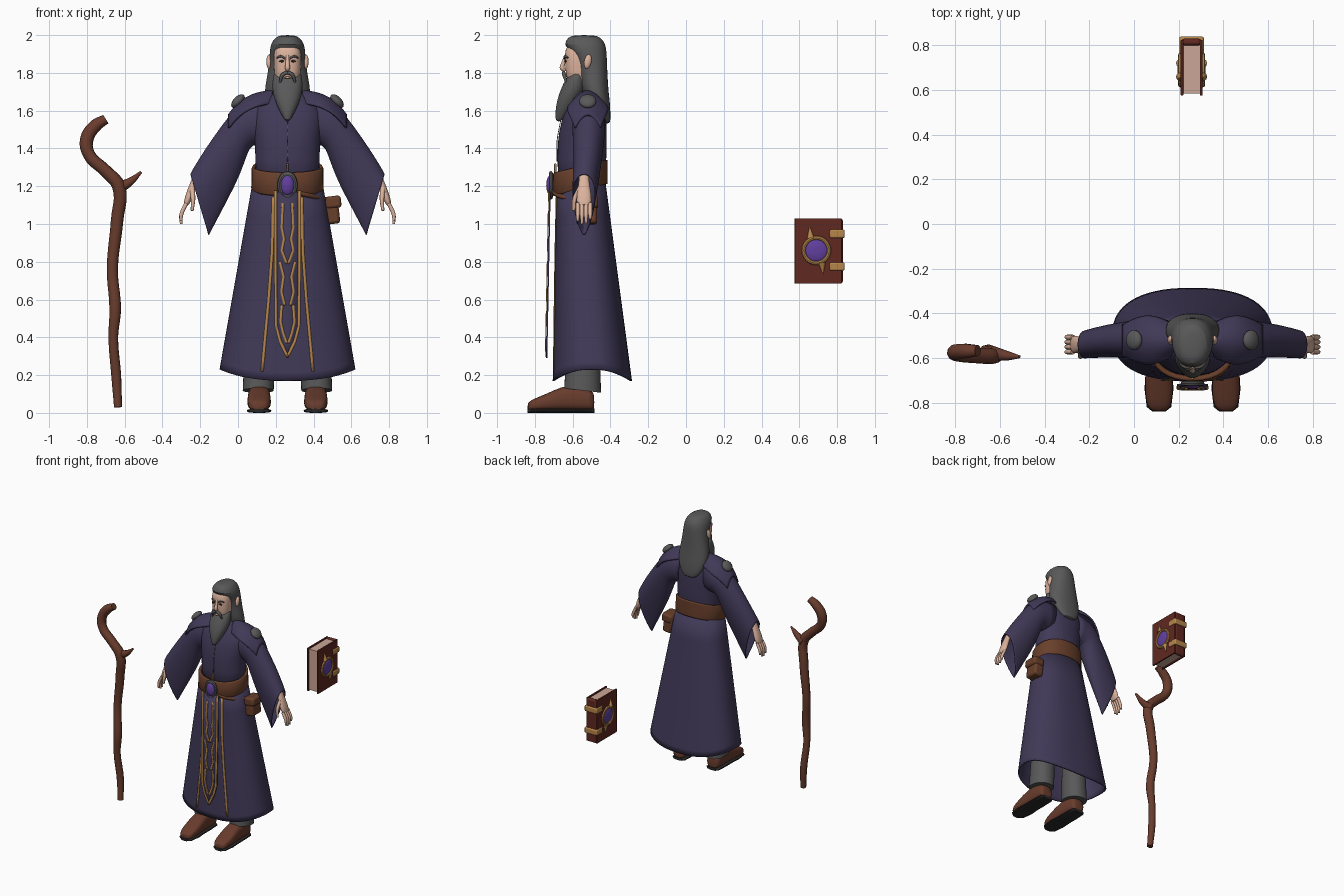
import bpy, bmesh
from math import sin, cos, pi, radians, hypot, copysign
from mathutils import Vector

if "Cube" in bpy.data.objects:
    bpy.data.objects.remove(bpy.data.objects["Cube"])

CX = .262   # figure centre line


def material(name, *rgb):
    m = bpy.data.materials.new(name)
    m.use_nodes = True
    m.diffuse_color = (*rgb, 1)
    m.node_tree.nodes["Principled BSDF"].inputs["Base Color"].default_value = (*rgb, 1)
    return m


ROBE = material("robe purple", .052, .041, .096)
GOLD = material("gold trim", .47, .24, .07)
LEATHER = material("belt leather", .14, .05, .024)
BROWN = material("wood and boot brown", .14, .045, .026)
SKIN = material("skin", .72, .45, .34)
GREY = material("hair grey", .1, .1, .1)
GEM = material("gem purple", .12, .05, .34)
COVER = material("book red", .115, .021, .015)
PAGES = material("pages", .6, .38, .31)
DARK = material("dark sole", .024, .022, .022)


def dress(o, name, mats, sub=0, thick=0, bevel=0):
    """Name an object, colour it, smooth it and add its modifiers."""
    o.name = name
    o.data.materials.clear()
    for m in mats:
        o.data.materials.append(m)
    o.data.shade_smooth()
    o.data.set_sharp_from_angle(angle=radians(42))
    if bevel:
        b = o.modifiers.new("Bevel", "BEVEL")
        b.width, b.segments = bevel, 2
    if sub:
        o.modifiers.new("Subdivision", "SUBSURF").levels = sub
        o.modifiers["Subdivision"].render_levels = sub
    if thick:
        t = o.modifiers.new("Solidify", "SOLIDIFY")
        t.thickness, t.offset = thick, -1
    return o


def loft(name, rows, mats, closed=True, caps=True, rule=None, x=CX, **look):
    """Skin rows of points; rule(row, column) picks the material."""
    bm = bmesh.new()
    grid = [[bm.verts.new(p) for p in row] for row in rows]
    n = len(rows[0])
    for i in range(len(rows) - 1):
        for j in range(n if closed else n - 1):
            k = (j + 1) % n
            f = bm.faces.new((grid[i][j], grid[i][k], grid[i + 1][k], grid[i + 1][j]))
            f.material_index = rule(i, j) if rule else 0
    if caps and closed:
        bm.faces.new(grid[0])
        bm.faces.new(grid[-1])
    bmesh.ops.recalc_face_normals(bm, faces=bm.faces)
    me = bpy.data.meshes.new(name)
    bm.to_mesh(me)
    bm.free()
    o = bpy.data.objects.new(name, me)
    bpy.context.collection.objects.link(o)
    o.location.x = x
    return dress(o, name, mats, **look)


def bend(v, e):
    return copysign(abs(v) ** (2 / e), v)


def oval(z, rx, front, back, e=2.2, tilt=0, x=0, n=32):
    """Horizontal rounded section between a front and a back y."""
    pts = []
    for i in range(n):
        a = 2 * pi * i / n
        y = (front + back) / 2 + (back - front) / 2 * bend(sin(a), e)
        pts.append((x + rx * bend(cos(a), e), y, z + tilt * (y + .56)))
    return pts


def tube(name, pts, radii, mat, x=CX):
    cu = bpy.data.curves.new(name, "CURVE")
    cu.dimensions, cu.bevel_depth, cu.bevel_resolution = "3D", 1, 3
    cu.use_fill_caps, cu.resolution_u = True, 5
    sp = cu.splines.new("BEZIER")
    sp.bezier_points.add(len(pts) - 1)
    for b, p, r in zip(sp.bezier_points, pts, radii):
        b.co, b.radius = p, r
        b.handle_left_type = b.handle_right_type = "AUTO"
    o = bpy.data.objects.new(name, cu)
    bpy.context.collection.objects.link(o)
    bpy.ops.object.select_all(action="DESELECT")
    o.select_set(True)
    bpy.context.view_layer.objects.active = o
    bpy.ops.object.convert(target="MESH")
    o = bpy.context.view_layer.objects.active
    o.location.x = x
    return dress(o, name, [mat])


def ball(name, loc, size, mat, rot=(0, 0, 0), x=CX):
    bpy.ops.mesh.primitive_uv_sphere_add(segments=24, ring_count=12, radius=1, rotation=rot,
                                         location=(loc[0] + x, loc[1], loc[2]))
    o = bpy.context.object
    o.scale = size
    return dress(o, name, [mat])


def ring(name, loc, radius, wire, mat, rot, stretch=1, x=CX):
    bpy.ops.mesh.primitive_torus_add(major_radius=radius, minor_radius=wire, major_segments=32,
                                     minor_segments=8, location=(loc[0] + x, loc[1], loc[2]), rotation=rot)
    o = bpy.context.object
    o.scale.y = stretch
    return dress(o, name, [mat])


def box(name, loc, size, mat, bevel=.004, rot=(0, 0, 0), x=CX):
    bpy.ops.mesh.primitive_cube_add(size=1, location=(loc[0] + x, loc[1], loc[2]), rotation=rot)
    o = bpy.context.object
    o.scale = size
    bpy.ops.object.transform_apply(location=False, rotation=False)
    return dress(o, name, [mat], bevel=bevel)


def ribbon(name, path, width, depth, mat, s=1):
    """Thin painted band following (x, z) points; depth(x, z) gives its y."""
    fine = []
    for a, b in zip(path, path[1:]):
        fine += [Vector(a).lerp(Vector(b), k / 6) for k in range(6)]
    fine.append(Vector(path[-1]))
    rows = []
    for i, p in enumerate(fine):
        d = (fine[min(i + 1, len(fine) - 1)] - fine[max(i - 1, 0)]).normalized()
        side = Vector((-d.y, d.x)) * width / 2
        rows.append([(s * q.x, depth(q.x, q.y), q.y) for q in (p - side, p + side)])
    loft(name, rows, [mat], closed=False, thick=.004)


# Robe: flared skirt with a gold hem
def skirt_size(z):
    k = (1.25 - z) / 1.05
    return .18 + .185 * k, -.685 - .02 * k, -.43 + .14 * k


def skirt_front(x, z):
    rx, f, b = skirt_size(z)
    return (f + b) / 2 - (b - f) / 2 * (1 - (abs(x) / rx) ** 2.4) ** (1 / 2.4) - .007


skirt_rows = []
for t in (0, .2, .4, .6, .8, .96, 1):
    row = []
    for j in range(64):
        a = 2 * pi * j / 64
        z = 1.25 + t * (.17 + .06 * cos(a) ** 2 - 1.25)
        row.append(oval(z, *skirt_size(z), e=2.4, n=64)[j])
    skirt_rows.append(row)
loft("robe_skirt", skirt_rows, [ROBE, GOLD], caps=False, rule=lambda i, j: int(i == 5), thick=.01)

torso = [(1.2, .18, -.685, -.43), (1.35, .168, -.68, -.42), (1.45, .175, -.68, -.42),
         (1.55, .19, -.66, -.42), (1.62, .18, -.63, -.43), (1.67, .11, -.6, -.45), (1.71, .06, -.59, -.47)]
loft("robe_torso", [oval(*r) for r in torso], [ROBE], sub=1)
ribbon("robe_front_seam", [(0, 1.33), (0, 1.55)], .005, lambda x, z: -.685 + max(0, z - 1.45) * .2, GREY)


# Hanging front panel with gold border and scrollwork
def panel_y(x, z):
    return -.725 - .02 * (1.15 - z)


panel = [(.07, 1.17), (.07, .8), (.066, .45), (.045, .37), (.004, .29)]
loft("front_panel", [[(h * k, panel_y(0, z), z) for k in (-1, 0, 1)] for h, z in panel],
     [ROBE], closed=False, thick=.008)
scrolls = [[(.024, 1.11), (.03, .98), (.018, .92), (.03, .86), (.004, .79)],
           [(.04, .8), (.02, .72), (.032, .64), (.014, .57)],
           [(.03, .57), (.036, .48), (.022, .42), (.004, .37)]]
for s in (-1, 1):
    ribbon("panel_border", [(h - .006 if h > .01 else 0, z + .008) for h, z in panel], .015,
           lambda x, z: panel_y(x, z) - .005, GOLD, s)
    for path in scrolls:
        ribbon("panel_scroll", path, .013, lambda x, z: panel_y(x, z) - .005, GOLD, s)
    ribbon("skirt_trim", [(.076, 1.14), (.082, .85), (.1, .6), (.135, .22)], .015, skirt_front, GOLD, s)

# Belt, buckle and pouch
loft("belt", [oval(z, r, -.7 - r + .186, -.415, tilt=.23) for z, r in
              ((1.18, .186), (1.19, .192), (1.295, .19), (1.305, .184))], [LEATHER], caps=False, thick=.02)
ball("buckle_gem", (0, -.715, 1.205), (.037, .025, .055), GEM)
ring("buckle_frame", (0, -.715, 1.205), .043, .011, GREY, (pi / 2, 0, 0), 1.4)
box("belt_stud", (0, -.692, 1.295), (.012, .012, .05), GOLD)
tube("pouch_strap", [(.03, -.7, 1.17), (.12, -.67, 1.15), (.19, -.58, 1.13), (.22, -.53, 1.13)], [.013] * 4, LEATHER)
box("pouch", (.235, -.525, 1.07), (.075, .11, .14), LEATHER, .015, (0, -.12, 0))
box("pouch_flap", (.24, -.525, 1.115), (.088, .12, .065), LEATHER, .015, (0, -.12, 0))


# Sleeves, shoulder pads, hands, legs and boots
def sleeve_row(s, tx, tz, bx, bz, depth, taper, n=28):
    pts = []
    for j in range(n):
        c, d = cos(2 * pi * j / n), sin(2 * pi * j / n)
        pts.append((s * ((tx + bx) / 2 + (tx - bx) / 2 * c), -.515 - .025 * taper + depth * d * (1 + taper * .45 * c),
                    (tz + bz) / 2 + (tz - bz) / 2 * c))
    return pts


def pad_point(s, u, v):
    y = -.52 + v * (.07 + .04 * sin(pi * u))
    return (s * (.08 + .235 * u), y, 1.71 - .03 * u - .1 * u ** 3 - .07 * v * v)


def pad_gold(i, j):
    u, v = (i + .5) / 20, (j + .5) / 10 - 1
    edge = abs(v) > .8 or u > .9 or u < .06
    return int(edge or abs(hypot((u - .45) * 2, v) - .42) < .1)


def boot_row(x, y, w, low, high, n=20):
    return [(x + w * bend(cos(2 * pi * j / n), 2.8), y,
             (low + high) / 2 + (high - low) / 2 * bend(sin(2 * pi * j / n), 2.8)) for j in range(n)]


sleeve = [(.1, 1.66, .12, 1.42, .085, 0), (.25, 1.635, .19, 1.42, .088, 0), (.31, 1.575, .21, 1.38, .085, 0),
          (.4, 1.45, .25, 1.26, .078, .2), (.46, 1.36, .31, 1.14, .07, .5), (.508, 1.28, .398, .975, .06, .9),
          (.515, 1.265, .415, .94, .058, 1)]
boot = [(-.84, .03, .05), (-.82, .055, .07), (-.74, .065, .1), (-.66, .06, .14),
        (-.58, .06, .15), (-.5, .056, .12), (-.485, .04, .1)]
for s, side in ((-1, "right"), (1, "left")):
    loft(side + "_sleeve", [sleeve_row(s, *r) for r in sleeve], [ROBE, GOLD], caps=False,
         rule=lambda i, j: int(i == 5), sub=1, thick=.006)
    loft(side + "_shoulder_pad", [[pad_point(s, i / 20, j / 10 - 1) for j in range(21)] for i in range(21)],
         [ROBE, GOLD], closed=False, rule=pad_gold, thick=.012)
    ball(side + "_shoulder_stud", (s * .262, -.52, 1.65), (.045, .045, .025), GREY, (0, s * .8, 0))
    palm = [(.46, 1.3, .022, .026), (.495, 1.22, .02, .026), (.52, 1.15, .022, .042), (.54, 1.09, .016, .04)]
    loft(side + "_hand", [oval(z, w, -.54 - d, -.54 + d, x=s * x, n=16) for x, z, w, d in palm], [SKIN], sub=1)
    for k in range(4):
        y, drop = -.573 + .022 * k, (.015, 0, .005, .025)[k]
        tube(side + "_finger", [(s * .535, y, 1.11), (s * .562, y, 1.05), (s * .563, y, 1 + drop)],
             [.011, .011, .007], SKIN)
    tube(side + "_thumb", [(s * .505, -.56, 1.19), (s * .5, -.59, 1.13), (s * .505, -.595, 1.07)], [.014, .012, .008], SKIN)
    loft(side + "_trouser", [oval(.12, .082, -.645, -.45, x=s * .155, tilt=-.12),
                             oval(.5, .08, -.62, -.46, x=s * .14)], [GREY])
    loft(side + "_boot", [boot_row(s * .15, y, w, .012, h) for y, w, h in boot], [BROWN], sub=1)
    loft(side + "_sole", [boot_row(s * .15, y, w, 0, .022) for y, w, h in boot], [DARK])

# Head, hair and beard
face = [(1.7, .05, -.6, -.5), (1.76, .066, -.63, -.5), (1.82, .071, -.64, -.5), (1.86, .073, -.638, -.5),
        (1.92, .073, -.645, -.5), (1.97, .05, -.61, -.5)]
loft("face", [oval(*r, e=2.5) for r in face], [SKIN], sub=1)
hair = [(2, .03, -.59, -.49), (1.99, .065, -.625, -.45), (1.95, .09, -.65, -.425), (1.91, .094, -.61, -.42),
        (1.85, .098, -.575, -.418), (1.78, .108, -.565, -.415), (1.7, .124, -.555, -.41),
        (1.64, .115, -.51, -.402), (1.58, .09, -.47, -.4), (1.53, .05, -.43, -.4)]
loft("hair", [oval(*r) for r in hair], [GREY], sub=1)
beard = [(1.81, .072, -.6, -.55), (1.77, .078, -.637, -.53), (1.72, .082, -.66, -.53),
         (1.66, .07, -.682, -.56), (1.6, .043, -.692, -.6), (1.54, .01, -.692, -.66)]
loft("beard", [oval(*r) for r in beard], [GREY], sub=1)
tube("nose", [(0, -.637, 1.89), (0, -.65, 1.85), (0, -.655, 1.825), (0, -.638, 1.812)], [.008, .011, .014, .008], SKIN)
ball("mouth", (0, -.643, 1.775), (.018, .008, .006), SKIN)
for s in (-1, 1):
    tube("moustache", [(0, -.648, 1.803), (s * .025, -.645, 1.79), (s * .04, -.635, 1.75)], [.009, .011, .006], GREY)
    tube("eyebrow", [(s * .012, -.643, 1.876), (s * .035, -.641, 1.888), (s * .056, -.625, 1.88)], [.005, .006, .004], GREY)
    ball("eye", (s * .031, -.637, 1.862), (.013, .006, .006), DARK)
    ball("ear", (s * .098, -.52, 1.86), (.014, .019, .038), SKIN, (-.2, 0, 0))

# Gnarled staff with a hooked head and a side twig
stem = [(-.635, .03), (-.645, .2), (-.66, .4), (-.65, .55), (-.665, .76), (-.64, 1.02), (-.632, 1.2),
        (-.7, 1.28), (-.79, 1.37), (-.8, 1.45), (-.755, 1.52), (-.7, 1.555)]
tube("staff", [(x, -.58 + .012 * sin(9 * z), z) for x, z in stem],
     [.022, .027, .026, .032, .03, .034, .036, .034, .033, .036, .034, .026], BROWN, 0)
tube("staff_twig", [(-.635, -.58, 1.19), (-.57, -.59, 1.225), (-.513, -.595, 1.275)], [.034, .022, .007], BROWN, 0)

# Clasped book
box("book_pages", (-.004, .695, .857), (.074, .22, .325), PAGES, 0)
box("book_spine", (-.004, .815, .857), (.09, .03, .345), COVER, .012)
for s in (-1, 1):
    side = s * .043 - .004
    box("book_cover", (side, .7, .857), (.012, .25, .345), COVER, .003)
    ring("book_ornament", (side + s * .007, .69, .86), .067, .011, GOLD, (0, pi / 2, 0))
    ball("book_gem", (side + s * .004, .69, .86), (.016, .06, .06), GEM)
    for k in (-1, 1):
        tube("ornament_point", [(side + s * .007, .69 - k * .03, .86 + k * .065),
                                (side + s * .007, .69 - k * .035, .86 + k * .125)], [.02, .002], GOLD)
for z in (.775, .948):
    box("book_clasp", (-.004, .8, z), (.11, .08, .045), GOLD, .008)
